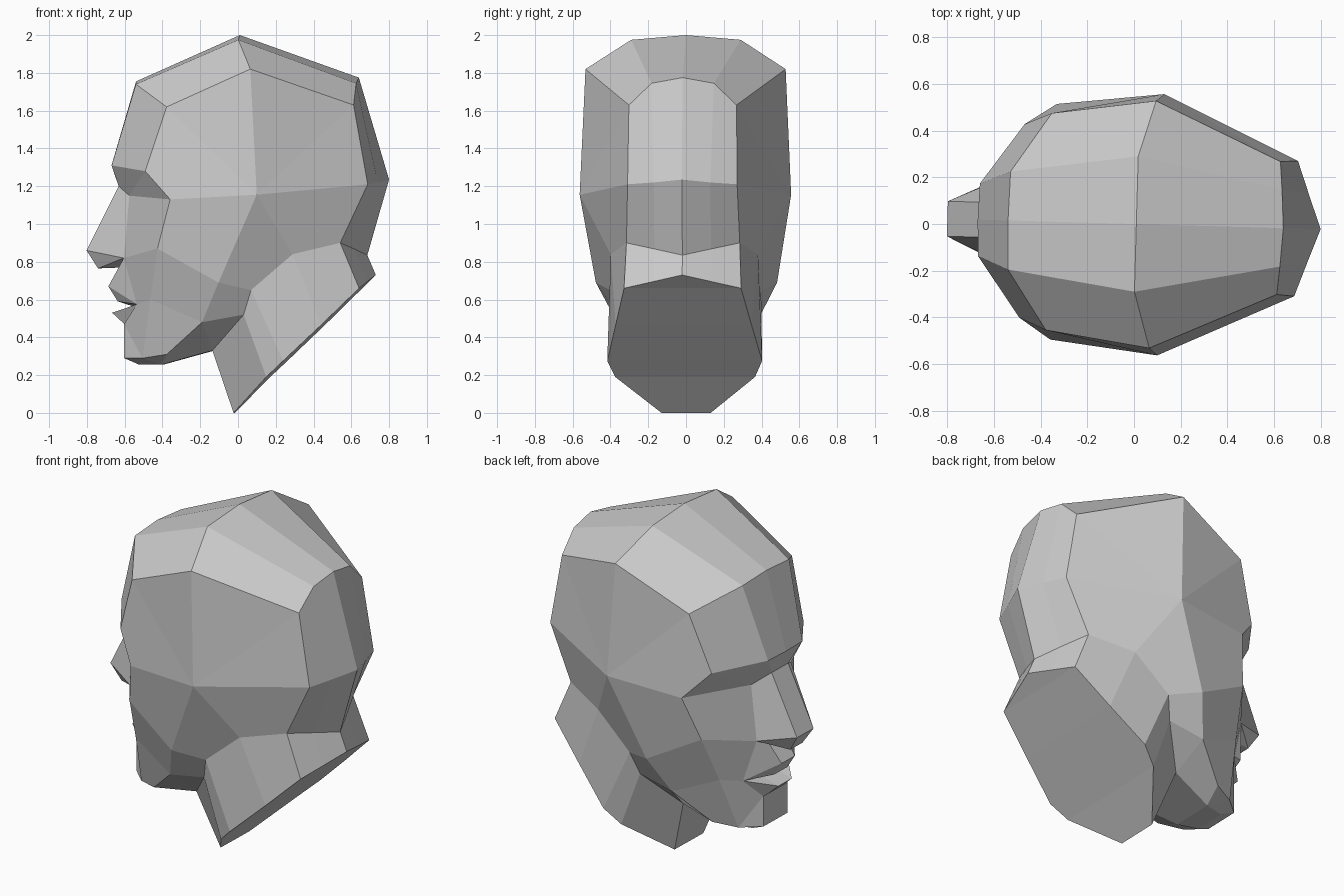
import bpy, bmesh

if "Cube" in bpy.data.objects:
    bpy.data.objects.remove(bpy.data.objects["Cube"])

bm = bmesh.new()
cache = {}


def vert(p, side):
    key = (round(p[0], 3), round(p[1] * side, 3) + 0.0, round(p[2], 3))
    if key not in cache:
        cache[key] = bm.verts.new(key)
    return cache[key]


def skin(*rows):
    """Bridge neighbouring rows of points with faces, on both sides of the head."""
    for side in (1, -1):
        for a, b in zip(rows, rows[1:]):
            for i in range(len(a) - 1):
                loop = [vert(p, side) for p in (a[i], a[i + 1], b[i + 1], b[i])]
                loop = list(dict.fromkeys(loop))
                if len(loop) > 2 and not bm.faces.get(loop):
                    bm.faces.new(loop)


def centre(row):
    return [(x, 0, z) for x, y, z in row]


# Landmarks shared by several parts
brow_mid, brow_in, brow_out = (-.67, 0, 1.31), (-.665, .155, 1.31), (-.48, .415, 1.28)
eye_out, eye_in, bridge = (-.345, .505, 1.13), (-.57, .18, 1.15), (-.63, .075, 1.2)
temple = (.115, .56, 1.155)
cheek, jaw_front, chin_corner = (-.415, .42, .87), (-.455, .31, .6), (-.5, .2, .29)
wing, mouth = (-.6, .17, .82), (-.53, .2, .575)
chin_top, chin_side, chin_front = (-.6, .11, .47), (-.6, .11, .29), (-.6, .06, .29)
jaw_low, jaw_mid, jaw_back = (-.37, .26, .31), (-.18, .37, .48), (.04, .36, .52)
nape_mid, nape_in, nape_out = (.685, 0, .835), (.62, .15, .868), (.55, .3, .9)
ear_back, ear_low, throat = (.3, .39, .84), (.08, .4, .65), (-.13, .2, .33)

# Cranium: rows run from brow over the top to the nape, centre line to side
skin([brow_mid, (-.54, 0, 1.755), (.01, 0, 2), (.64, 0, 1.775), (.8, 0, 1.235), nape_mid],
     [brow_in, (-.535, .21, 1.74), (.01, .29, 1.975), (.63, .165, 1.745), (.745, .15, 1.22), nape_in],
     [brow_out, (-.365, .465, 1.62), (.08, .53, 1.82), (.62, .285, 1.63), (.695, .29, 1.21), nape_out],
     [eye_out, temple, temple, temple, temple, ear_back])

# Brow underside
skin([brow_mid, brow_in, brow_out, eye_out],
     [(-.63, 0, 1.2), bridge, eye_in, eye_out])

# Cheeks and jaw sides
skin([eye_in, wing, mouth, chin_top, chin_side],
     [eye_out, cheek, jaw_front, chin_corner, chin_corner],
     [temple, (-.09, .48, .69), jaw_mid, jaw_low, jaw_low],
     )
skin([temple, (-.09, .48, .69), jaw_mid], [ear_back, ear_low, jaw_back])

# Nose, lips and chin
ridge = [bridge, (-.8, .075, .86), (-.74, .055, .765), (-.61, .07, .77), (-.685, .06, .67),
         (-.635, .06, .59), (-.54, .06, .56), (-.665, .06, .53), (-.6, .06, .47), chin_front]
skin([eye_in, wing, wing, wing, mouth, mouth, mouth, mouth, chin_top, chin_side],
     ridge, centre(ridge))

# Underside of the chin and jaw
under = [(-.52, .06, .255), (-.52, .1, .255), (-.4, .13, .255), (-.4, .13, .255), throat, throat]
skin([chin_front, chin_side, chin_corner, jaw_low, jaw_mid, jaw_back],
     under, centre(under))
skin([chin_front, under[0]], centre([chin_front, under[0]]))

# Neck with its slanted flat base
rim = [(.73, 0, .73), (.69, .155, .695), (.65, .31, .66), (.45, .36, .465), (.25, .41, .275),
       (.16, .37, .19), (-.02, .13, 0), (-.02, 0, 0)]
skin([nape_mid, nape_in, nape_out, ear_back, ear_low, jaw_back, throat, centre([throat])[0]],
     rim, centre(rim))

bmesh.ops.recalc_face_normals(bm, faces=bm.faces)
mesh = bpy.data.meshes.new("head")
bm.to_mesh(mesh)
bm.free()
head = bpy.data.objects.new("head", mesh)
head.rotation_euler.z = -0.028
bpy.context.collection.objects.link(head)
